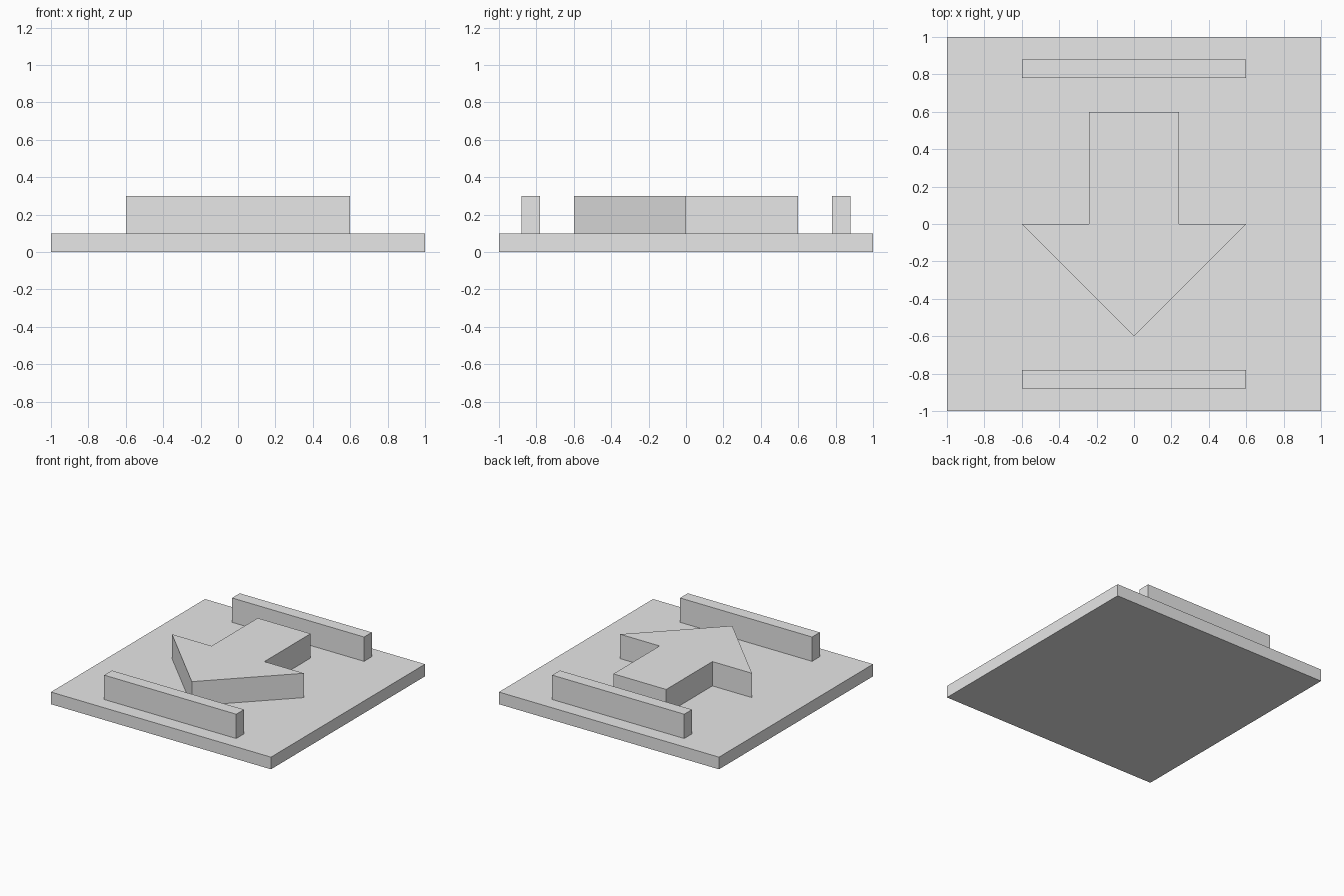
import bpy
import bmesh

cube = bpy.data.objects.get("Cube")
if cube:
    bpy.data.objects.remove(cube, do_unlink=True)

grey = bpy.data.materials.new("plain_grey")
grey.use_nodes = True
colour = (0.8, 0.8, 0.8, 1)
grey.diffuse_color = colour
grey.node_tree.nodes["Principled BSDF"].inputs["Base Color"].default_value = colour


def extruded(name, outline, bottom, top):
    """Extrude a counter-clockwise outline upward into a closed solid."""
    bm = bmesh.new()
    face = bm.faces.new([bm.verts.new((x, y, bottom)) for x, y in outline])
    result = bmesh.ops.extrude_face_region(bm, geom=[face], use_keep_orig=True)
    raised = [g for g in result["geom"] if isinstance(g, bmesh.types.BMVert)]
    bmesh.ops.translate(bm, vec=(0, 0, top - bottom), verts=raised)
    bmesh.ops.recalc_face_normals(bm, faces=bm.faces)
    mesh = bpy.data.meshes.new(name)
    bm.to_mesh(mesh)
    bm.free()
    mesh.materials.append(grey)
    obj = bpy.data.objects.new(name, mesh)
    bpy.context.collection.objects.link(obj)
    return obj


def rectangle(half_width, y0, y1):
    return [(-half_width, y0), (half_width, y0), (half_width, y1), (-half_width, y1)]


PLATE_TOP, RELIEF_TOP = 0.1, 0.3

# Square base plate
extruded("base_plate", rectangle(1, -1, 1), 0, PLATE_TOP)

# Raised arrow pointing to the front, mirrored from its left half
half = [(0.6, 0), (0.24, 0), (0.24, 0.6)]
arrow = [(0, -0.6)] + half + [(-x, y) for x, y in reversed(half)]
extruded("arrow", arrow, PLATE_TOP, RELIEF_TOP)

# Matching bars along the front and back edges
for name, y in (("front_bar", -0.83), ("back_bar", 0.83)):
    extruded(name, rectangle(0.6, y - 0.05, y + 0.05), PLATE_TOP, RELIEF_TOP)
